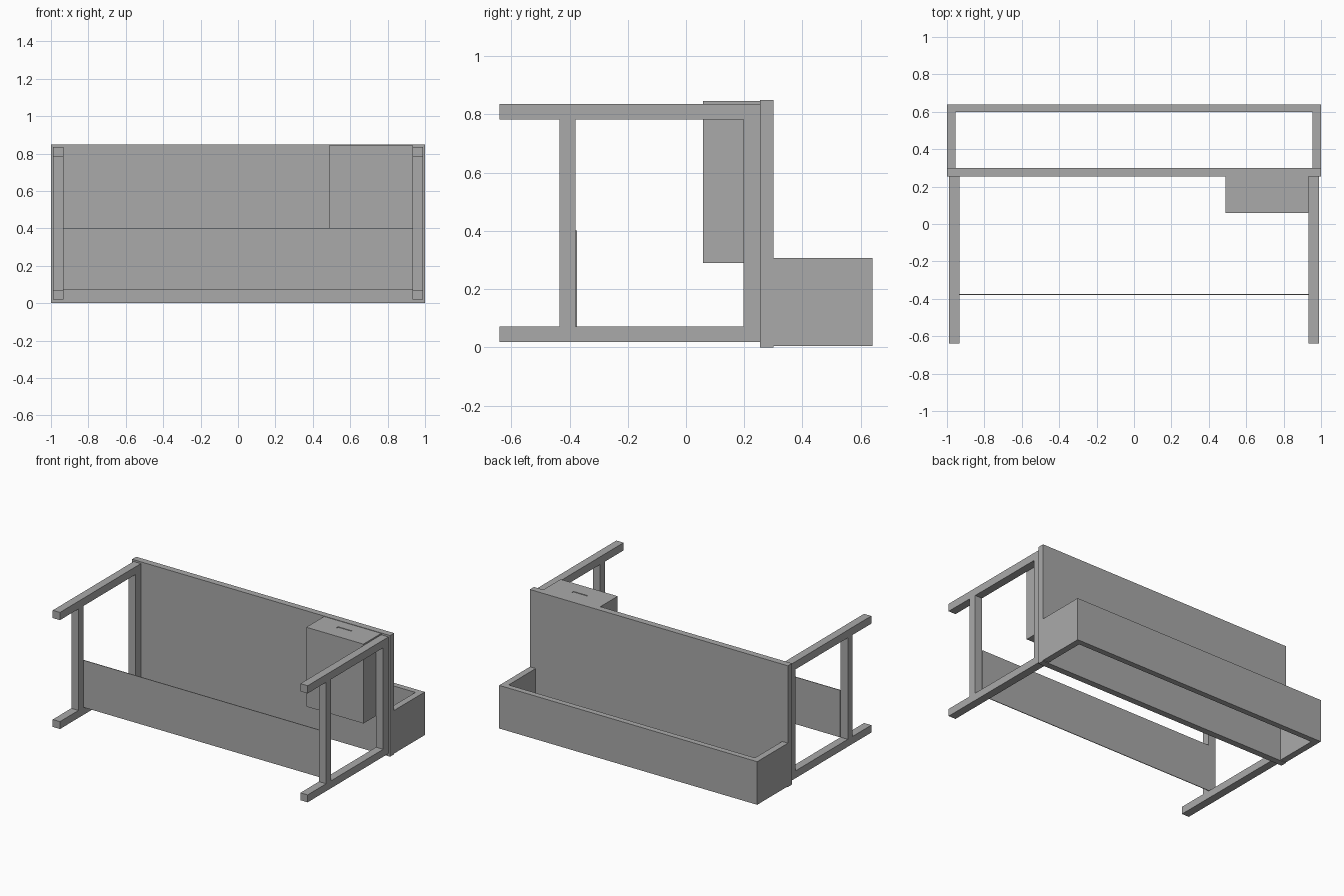
import bpy
import bmesh

cube = bpy.data.objects.get("Cube")
if cube:
    bpy.data.objects.remove(cube, do_unlink=True)

grey = bpy.data.materials.new("mid grey")
grey.use_nodes = True
grey.diffuse_color = (0.4, 0.4, 0.4, 1)
grey.node_tree.nodes["Principled BSDF"].inputs["Base Color"].default_value = (0.4, 0.4, 0.4, 1)


def box(bm, x, y, z):
    """Add a box spanning the given (low, high) ranges."""
    verts = bmesh.ops.create_cube(bm, size=1)["verts"]
    for v in verts:
        v.co = [r[0] if c < 0 else r[1] for c, r in zip(v.co, (x, y, z))]


def finish(name, bm):
    mesh = bpy.data.meshes.new(name)
    bm.to_mesh(mesh)
    bm.free()
    mesh.materials.append(grey)
    obj = bpy.data.objects.new(name, mesh)
    bpy.context.collection.objects.link(obj)
    return obj


def part(name, *boxes):
    bm = bmesh.new()
    for b in boxes:
        box(bm, *b)
    return finish(name, bm)


# Desk lying on its long edge: the worktop is a vertical board
part("worktop", ((-1, 1), (0.255, 0.3), (0, 0.849)))

# Raised shelf on the worktop, open at both ends
part("shelf_board", ((-1, 1), (0.6, 0.64), (0.005, 0.307)))
for side, s in (("left", 1), ("right", -1)):
    part(side + "_shelf_side",
         (sorted((s * 0.955, s)), (0.3, 0.6), (0.005, 0.307)))

    # Leg frame: two legs, a rail under the worktop and a stretcher
    x = sorted((s * 0.932, s * 0.988))
    legs = [(x, (-0.64, 0.255), z) for z in ((0.019, 0.071), (0.782, 0.836))]
    bars = [(x, y, (0.071, 0.782)) for y in ((-0.435, -0.38), (0.197, 0.255))]
    part(side + "_leg_frame", *legs, *bars)

# Thin panel between the leg frames
part("back_panel", ((-0.932, 0.932), (-0.38, -0.375), (0.072, 0.402)))

# Drawer box
part("drawer_box", ((0.489, 0.932), (0.058, 0.255), (0.29, 0.838)))

# Drawer front with a shallow finger slot
slot = part("drawer_slot_cutter", ((0.65, 0.76), (0.16, 0.18), (0.842, 0.9)))
front = part("drawer_front", ((0.489, 0.932), (0.058, 0.255), (0.838, 0.846)))
cut = front.modifiers.new("finger_slot", "BOOLEAN")
cut.operation = "DIFFERENCE"
cut.solver = "EXACT"
cut.object = slot
slot.hide_render = True
slot.hide_viewport = True
